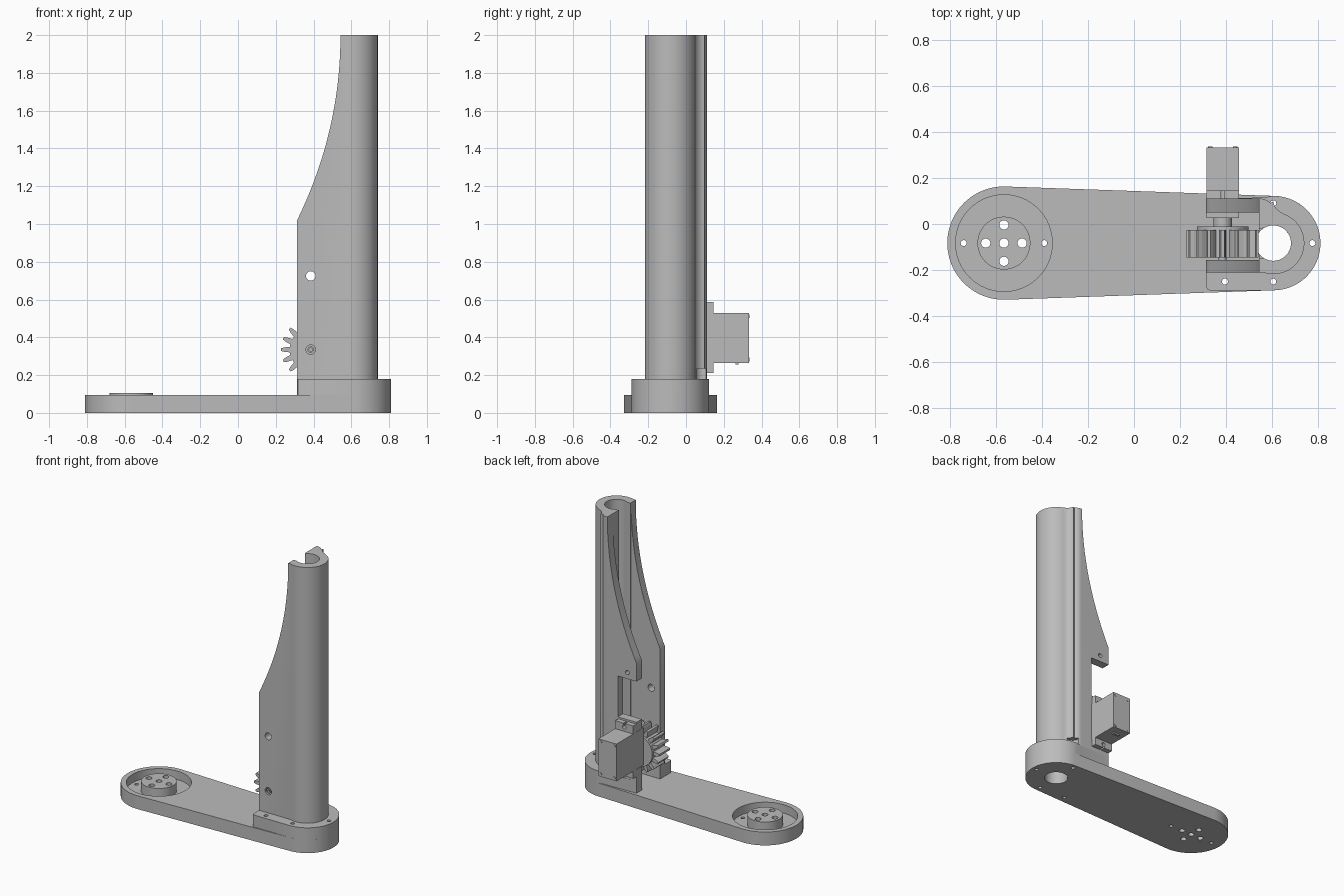
import bpy, bmesh
from math import sin, cos, pi, acos, radians
from mathutils import Matrix

cube = bpy.data.objects.get("Cube")
if cube:
    bpy.data.objects.remove(cube, do_unlink=True)

grey = bpy.data.materials.new("plain_grey")
grey.use_nodes = True
GREY = (0.5, 0.5, 0.5, 1)
grey.diffuse_color = GREY
grey.node_tree.nodes["Principled BSDF"].inputs["Base Color"].default_value = GREY

CY = -0.083               # centre line of the arm
HUB = (-0.565, CY)        # pivot end
TUBE = (0.605, CY)        # column end
GX, GZ = 0.385, 0.335     # gear axle


def arc(c, r, a0, a1, n=24):
    return [(c[0] + r * cos(a0 + (a1 - a0) * i / n),
             c[1] + r * sin(a0 + (a1 - a0) * i / n)) for i in range(n + 1)]


def prism(name, pts, lo, hi, axis="Z"):
    """Extrude a profile: (x, y) along Z, or (x, z) along Y."""
    bm = bmesh.new()
    place = (lambda p: (p[0], p[1], lo)) if axis == "Z" else (lambda p: (p[0], lo, p[1]))
    face = bm.faces.new([bm.verts.new(place(p)) for p in pts])
    new = bmesh.ops.extrude_face_region(bm, geom=[face])["geom"]
    step = (0, 0, hi - lo) if axis == "Z" else (0, hi - lo, 0)
    bmesh.ops.translate(bm, vec=step, verts=[v for v in new if isinstance(v, bmesh.types.BMVert)])
    bmesh.ops.recalc_face_normals(bm, faces=bm.faces)
    mesh = bpy.data.meshes.new(name)
    bm.to_mesh(mesh)
    bm.free()
    mesh.materials.append(grey)
    ob = bpy.data.objects.new(name, mesh)
    bpy.context.collection.objects.link(ob)
    return ob


def disc(name, c, r, lo, hi, axis="Z", n=32):
    return prism(name, arc(c, r, 0, 2 * pi * (n - 1) / n, n - 1), lo, hi, axis)


def box(name, x0, x1, y0, y1, z0, z1):
    return prism(name, [(x0, y0), (x1, y0), (x1, y1), (x0, y1)], z0, z1)


def activate(ob):
    bpy.ops.object.select_all(action="DESELECT")
    ob.select_set(True)
    bpy.context.view_layer.objects.active = ob


def combine(ob, others, operation="DIFFERENCE"):
    for other in others:
        mod = ob.modifiers.new("combine", "BOOLEAN")
        mod.operation, mod.solver, mod.object = operation, "EXACT", other
        activate(ob)
        bpy.ops.object.modifier_apply(modifier=mod.name)
        bpy.data.objects.remove(other, do_unlink=True)


def smooth(ob):
    activate(ob)
    bpy.ops.object.shade_smooth_by_angle(angle=radians(30))


# Tapered arm with a recessed pivot end
R1, R2 = 0.246, 0.205
phi = acos((R1 - R2) / (TUBE[0] - HUB[0]))
outline = arc(HUB, R1, phi, 2 * pi - phi, 48) + arc(TUBE, R2, -phi, phi, 40)
arm = prism("base_arm", outline, 0, 0.095)

# Raised foot under the column, with a channel for the gear
foot = prism("foot", [(0.313, 0.11), (0.313, -0.273), (0.318, -0.283), (0.328, -0.288)]
             + arc(TUBE, R2, -pi / 2, pi / 2, 40) + [(0.56, 0.115)], 0.0, 0.18)
combine(arm, [foot], "UNION")
cuts = [disc("recess", HUB, 0.21, 0.035, 0.3, n=64),
        box("gear_channel", 0.2, 0.542, -0.157, 0.05, 0.095, 0.3),
        disc("bore", TUBE, 0.077, -0.1, 0.3, n=40)]
for p in [(0.395, -0.25), (0.605, -0.25), (0.775, CY), (0.605, 0.09),
          (HUB[0] - 0.175, CY), (HUB[0] + 0.175, CY)]:
    cuts.append(disc("screw_hole", p, 0.013, -0.1, 0.3, n=16))
combine(arm, cuts)
smooth(arm)

# Pivot boss with five holes
boss = disc("pivot_boss", HUB, 0.115, 0.03, 0.105, n=48)
spots = [HUB] + [(HUB[0] + 0.079 * cos(i * pi / 2), CY + 0.079 * sin(i * pi / 2)) for i in range(4)]
combine(boss, [disc("boss_hole", p, 0.02, -0.1, 0.3, n=20) for p in spots])
for p in spots:
    combine(arm, [disc("arm_hole", p, 0.02, -0.1, 0.2, n=20)])
smooth(boss)
smooth(arm)

# Column: open tube with two side plates, swept upwards
bore_a = acos(-0.041 / 0.077)
section = ([(0.313, -0.21)] + arc(TUBE, 0.135, radians(-110), radians(72), 40)
           + arc((0.668, 0.108), 0.064, radians(250), radians(190), 8)
           + arc((0.55, 0.055), 0.055, radians(40), radians(90), 8)
           + [(0.313, 0.11), (0.313, 0.05), (0.542, 0.05), (0.542, -0.02)]
           + arc(TUBE, 0.077, bore_a, -bore_a, 32)
           + [(0.542, -0.148), (0.542, -0.157), (0.313, -0.157)])
column = prism("column", section, 0.18, 2.0)

# Curved upper edge of both plates
curve = []
for i in range(25):
    t = i / 24
    a, b, c = (1 - t) ** 2, 2 * t * (1 - t), t * t
    curve.append((0.3129 * a + 0.5425 * (b + c), 1.02 * a + 1.49 * b + 2.0 * c))
sweep = prism("sweep_cut", curve + [(0.5425, 2.1), (0.2, 2.1), (0.2, 1.02)], -0.5, 0.5, "Y")
combine(column, [sweep,
                 box("back_window", 0.2, 0.46, 0.0, 0.3, 0.6, 0.89),
                 box("motor_window", 0.2, 0.459, 0.0, 0.3, 0.263, 0.532),
                 disc("screw_relief", (0.605, 0.09), 0.04, 0.1, 0.235),
                 disc("front_hole", (GX, 0.725), 0.025, -0.4, -0.1, "Y"),
                 disc("axle_hole", (GX, GZ), 0.025, -0.4, -0.1, "Y"),
                 disc("back_hole", (GX, 0.935), 0.015, 0.0, 0.3, "Y")])
smooth(column)

# Gear, its collar and the axle
TEETH, teeth = 16, []
for k in range(TEETH):
    mid = pi + 2 * pi * k / TEETH
    for r, a in [(0.112, -0.13), (0.14, -0.085), (0.157, -0.045),
                 (0.157, 0.045), (0.14, 0.085), (0.112, 0.13)]:
        teeth.append((GX + r * cos(mid + a), GZ + r * sin(mid + a)))
prism("gear", teeth, -0.145, -0.025, "Y")
smooth(disc("gear_collar", (GX, GZ), 0.112, -0.026, -0.01, "Y", 40))
smooth(disc("gear_shaft", (GX, GZ), 0.04, -0.012, 0.03, "Y"))
axle = disc("axle_pin", (GX, GZ), 0.017, -0.206, -0.14, "Y", 20)
combine(axle, [disc("pin_socket", (GX, GZ), 0.009, -0.3, -0.18, "Y", 16)])
smooth(axle)

# Motor body with mounting ears
box("motor_body", 0.314, 0.457, 0.026, 0.333, 0.265, 0.53)
ears = box("motor_ears", 0.314, 0.457, 0.108, 0.145, 0.212, 0.587)
ear_holes = []
for z in (0.238, 0.56):
    ear_holes.append(disc("ear_hole", (GX, z), 0.014, 0.05, 0.3, "Y", 16))
    ear_holes.append(box("ear_slot", GX - 0.006, GX + 0.006, 0.05, 0.3,
                         *((0.2, 0.238) if z < 0.4 else (0.56, 0.6))))
combine(ears, ear_holes)
box("cable_stub", 0.36, 0.41, 0.262, 0.278, 0.255, 0.266)
for x in (0.332, 0.439):
    for z in (0.283, 0.512):
        disc("case_screw", (x, z), 0.01, 0.33, 0.336, "Y", 12)
